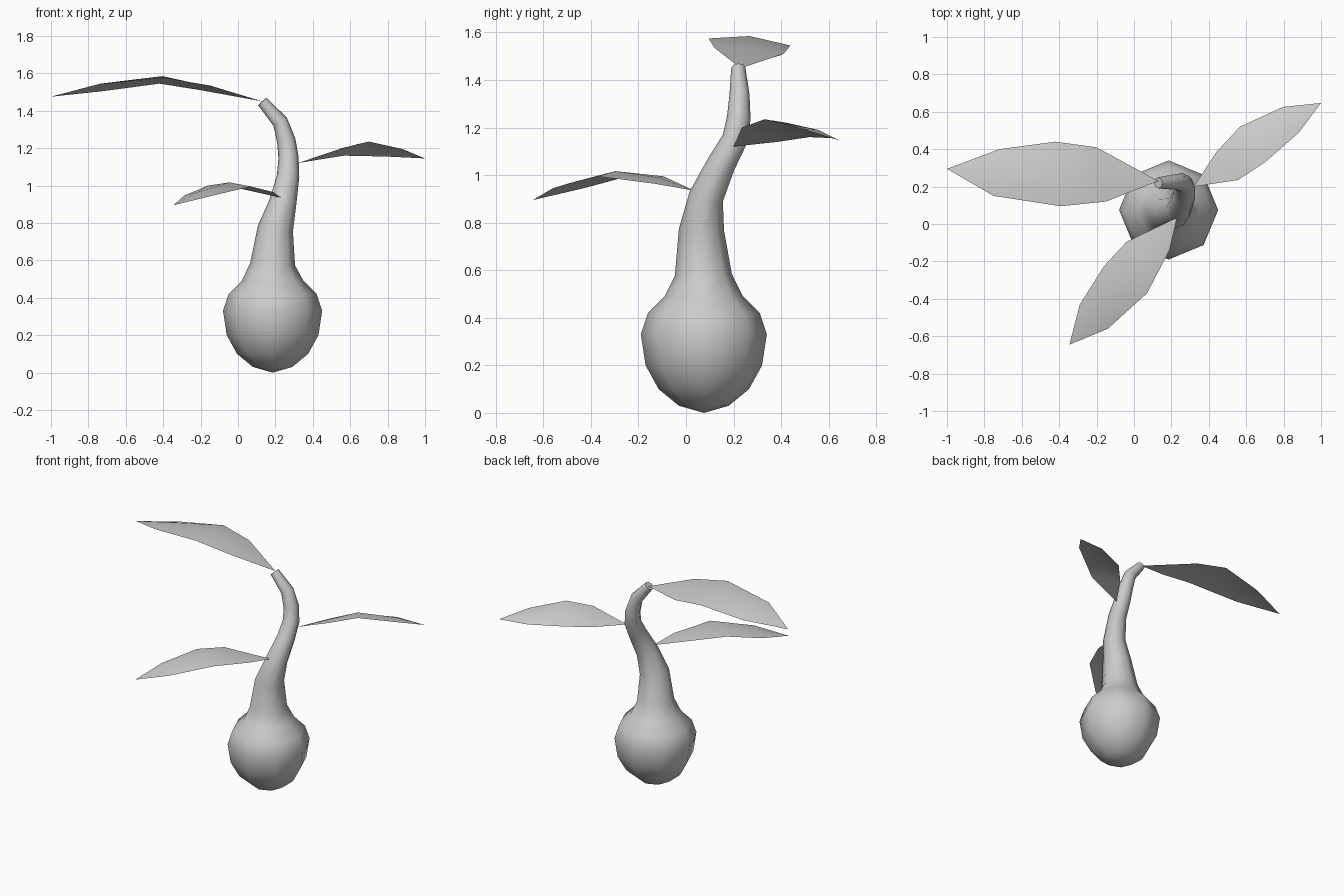
import bpy, bmesh
from math import cos, sin, pi
from mathutils import Vector

if "Cube" in bpy.data.objects:
    bpy.data.objects.remove(bpy.data.objects["Cube"])


def finish(bm, name):
    bmesh.ops.recalc_face_normals(bm, faces=bm.faces)
    me = bpy.data.meshes.new(name)
    bm.to_mesh(me)
    bm.free()
    ob = bpy.data.objects.new(name, me)
    bpy.context.collection.objects.link(ob)
    me.shade_smooth()
    return ob


# Bulb and stem: eight-sided rings along a bending centre line (x, y, z, radius)
path = [(.185, .075, .03, .105), (.185, .075, .10, .19), (.185, .075, .20, .245),
        (.185, .075, .33, .265), (.185, .075, .42, .235), (.185, .075, .49, .165),
        (.185, .073, .58, .12), (.20, .065, .77, .095), (.24, .085, .91, .073),
        (.268, .15, 1.05, .06), (.27, .205, 1.15, .054), (.258, .222, 1.24, .05),
        (.226, .225, 1.34, .042), (.13, .22, 1.45, .03)]
bm = bmesh.new()
pts = [Vector(p[:3]) for p in path]
rings = []
for i, p in enumerate(path):
    t = pts[min(i + 1, len(pts) - 1)] - pts[max(i - 1, 0)]
    q = Vector((0, 0, 1)).rotation_difference(t.normalized())
    if i < 6:
        q.identity()
    rings.append([bm.verts.new(pts[i] + q @ Vector((p[3] * cos(k * pi / 4), p[3] * sin(k * pi / 4), 0)))
                  for k in range(8)])
for a, b in zip(rings, rings[1:]):
    for k in range(8):
        n = (k + 1) % 8
        bm.faces.new((a[k], a[n], b[n], b[k]))
bottom = bm.verts.new((.185, .075, 0))
for k in range(8):
    bm.faces.new((bottom, rings[0][(k + 1) % 8], rings[0][k]))
tip = bm.faces.new(rings[-1])
body = finish(bm, "bulb_and_stem")
body.data.set_sharp_from_angle(angle=pi / 3)


# Leaves: a base, three edge pairs with a raised midrib, and a tip
def leaf(name, base, left, right, mid_z, end):
    bm = bmesh.new()
    b, e = bm.verts.new(base), bm.verts.new(end)
    rows = []
    for l, r, z in zip(left, right, mid_z):
        m = (Vector(l) + Vector(r)) / 2
        m.z = z
        rows.append([bm.verts.new(v) for v in (l, m, r)])
    for j in (0, 1):
        bm.faces.new((b, rows[0][j], rows[0][j + 1]))
        for p, n in zip(rows, rows[1:]):
            bm.faces.new((p[j], n[j], n[j + 1], p[j + 1]))
        bm.faces.new((rows[-1][j], e, rows[-1][j + 1]))
    return finish(bm, name)


leaf("top_leaf", (.13, .23, 1.45),
     [(-.2, .41, 1.51), (-.42, .44, 1.545), (-.72, .40, 1.505)],
     [(-.15, .12, 1.535), (-.39, .095, 1.575), (-.75, .15, 1.54)],
     [1.535, 1.585, 1.545], (-1, .295, 1.475))
leaf("right_leaf", (.32, .2, 1.12),
     [(.44, .385, 1.14), (.567, .52, 1.16), (.797, .626, 1.155)],
     [(.556, .235, 1.20), (.70, .33, 1.235), (.88, .487, 1.195)],
     [1.18, 1.22, 1.19], (1, .647, 1.145))
leaf("front_leaf", (.23, .035, .935),
     [(-.04, -.095, .995), (-.16, -.225, 1.0), (-.29, -.43, .945)],
     [(.19, -.14, .965), (.07, -.37, .995), (-.14, -.56, .945)],
     [.99, 1.017, .965], (-.345, -.645, .895))
